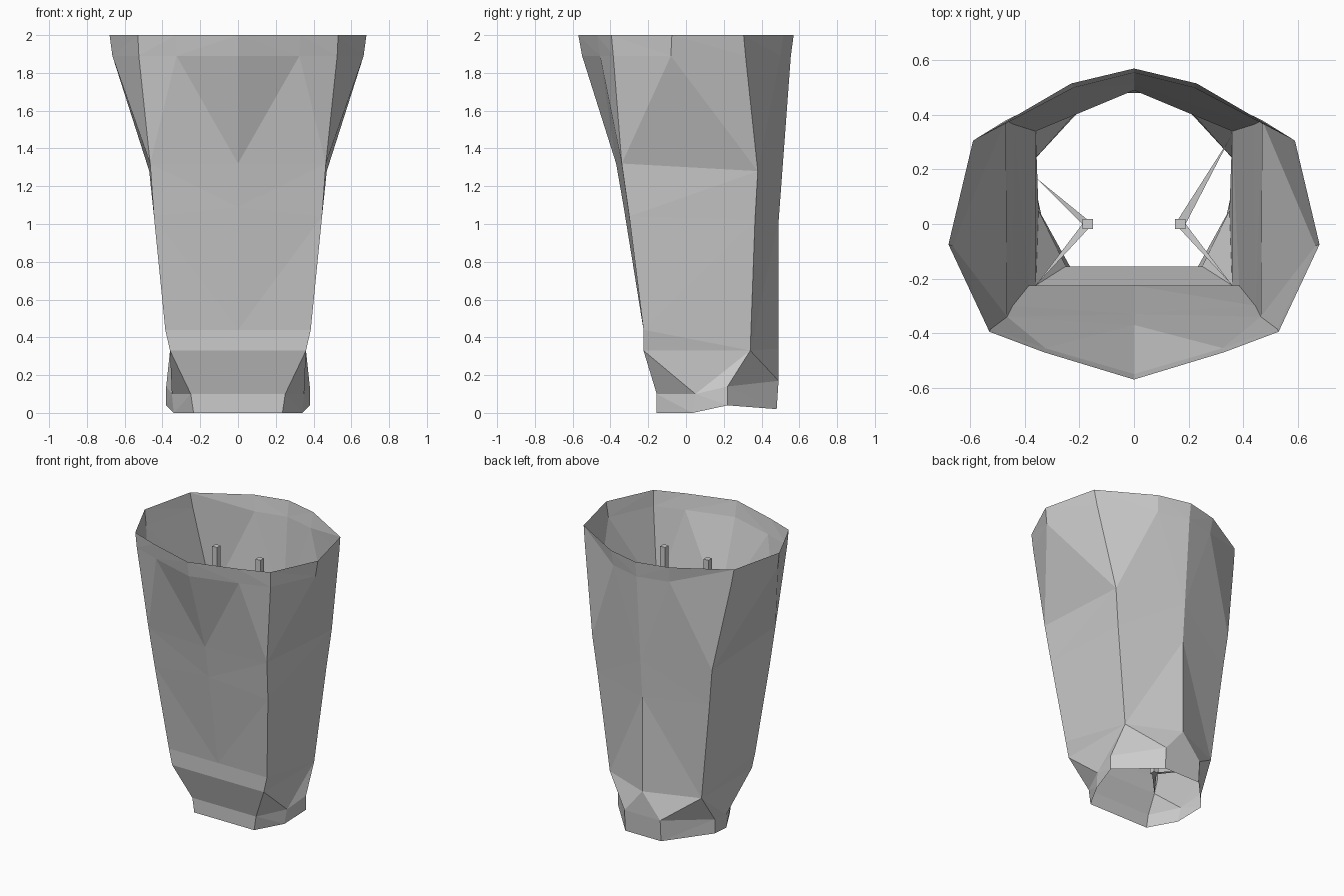
import bpy
import bmesh

cube = bpy.data.objects.get("Cube")
if cube:
    bpy.data.objects.remove(cube, do_unlink=True)

# Single plain grey material
grey = bpy.data.materials.new("plain_grey")
grey.use_nodes = True
colour = (0.6, 0.6, 0.6, 1)
grey.diffuse_color = colour
grey.node_tree.nodes["Principled BSDF"].inputs["Base Color"].default_value = colour


def add_object(name, bm):
    mesh = bpy.data.meshes.new(name)
    bm.to_mesh(mesh)
    bm.free()
    mesh.materials.append(grey)
    obj = bpy.data.objects.new(name, mesh)
    bpy.context.collection.objects.link(obj)
    return obj


# Columns run from the front centre round the left side to the back centre
FRONT, FRONT_QUARTER, FRONT_CORNER, SIDE, BACK_CORNER, BACK_QUARTER, BACK = range(7)

rim = {FRONT: (0, -.57, 2), FRONT_QUARTER: (.33, -.47, 2),
       FRONT_CORNER: (.53, -.395, 2), SIDE: (.68, -.075, 2),
       BACK_CORNER: (.59, .305, 2), BACK_QUARTER: (.23, .515, 2), BACK: (0, .57, 2)}
collar = {FRONT: (0, -.55, 1.89), FRONT_QUARTER: (.325, -.455, 1.89),
          FRONT_CORNER: (.525, -.385, 1.89), SIDE: (.665, -.08, 1.89),
          BACK_CORNER: (.575, .315, 1.89), BACK_QUARTER: (.22, .5, 1.89), BACK: (0, .555, 1.89)}
upper_shin = {FRONT: (0, -.37, 1.32), FRONT_CORNER: (.465, -.34, 1.32),
              BACK_CORNER: (.47, .38, 1.28), BACK: (0, .51, 1.28)}
middle = {FRONT: (0, -.33, 1.09), FRONT_CORNER: (.445, -.3, 1.04),
          BACK_CORNER: (.44, .365, 1.02), BACK: (0, .49, 1.01)}
ankle = {FRONT: (0, -.225, .44), FRONT_CORNER: (.385, -.225, .44),
         BACK_CORNER: (.36, .34, .33), BACK: (0, .49, .34)}
waist = dict(ankle)
waist[FRONT] = (0, -.225, .33)
waist[FRONT_CORNER] = (.36, -.225, .33)
heel = {FRONT: (0, -.155, .1), FRONT_CORNER: (.25, -.155, .1), SIDE: (.35, .05, .1),
        BACK_CORNER: (.38, .22, .14), BACK_QUARTER: (.14, .49, .17), BACK: (0, .49, .17)}
hem = {FRONT: (0, -.155, 0), FRONT_CORNER: (.235, -.155, 0), SIDE: (.34, .035, 0),
       BACK_CORNER: (.38, .22, .04), BACK_QUARTER: (.14, .48, .02), BACK: (0, .48, .02)}


def band(upper, lower, flip):
    """Triangles between two rings that may have different columns."""
    ups, lows = sorted(upper), sorted(lower)
    i = j = 0
    tris = []
    while i < len(ups) - 1:
        a, d = upper[ups[i]], lower[lows[j]]
        b, c = upper[ups[i + 1]], lower[lows[j + 1]]
        if ups[i + 1] < lows[j + 1]:
            tris.append((d, b, a))
            i += 1
        elif lows[j + 1] < ups[i + 1]:
            tris.append((d, c, a))
            j += 1
        else:
            tris += [(d, b, a), (d, c, b)] if flip else [(a, d, c), (a, c, b)]
            i += 1
            j += 1
    return [t for t in tris if len(set(t)) == len(t)]


# Open tapered shell, both halves
bands = [(rim, collar, False), (collar, upper_shin, False), (upper_shin, middle, True),
         (middle, ankle, True), (ankle, waist, False), (waist, heel, True), (heel, hem, False)]
bm = bmesh.new()
for upper, lower, flip in bands:
    for tri in band(upper, lower, flip):
        bm.faces.new([bm.verts.new(p) for p in tri])
        bm.faces.new([bm.verts.new((-x, y, z)) for x, y, z in reversed(tri)])
bmesh.ops.remove_doubles(bm, verts=bm.verts, dist=.0005)
add_object("shell", bm)

# Thin inner posts with slivers tying their feet to the wall
BASE, TOP, HALF = .31, 1.85, .019
for name, side, back_tip in (("left", 1, (.355, .32)), ("right", -1, (-.36, .17))):
    bm = bmesh.new()
    bmesh.ops.create_cube(bm, size=1)
    for v in bm.verts:
        v.co = (side * .17 + v.co.x * 2 * HALF, v.co.y * 2 * HALF,
                TOP if v.co.z > 0 else BASE)
    add_object(name + "_inner_post", bm)

    bm = bmesh.new()
    for x, y in ((side * .36, -.225), back_tip):
        s = side if y > 0 else -side
        points = [(side * .17 - HALF * s, 0, BASE), (side * .17 + HALF * s, 0, BASE), (x, y, .33)]
        bm.faces.new([bm.verts.new(p) for p in points])
    for f in bm.faces:
        f.normal_update()
        if f.normal.z < 0:
            f.normal_flip()
    add_object(name + "_post_ties", bm)
